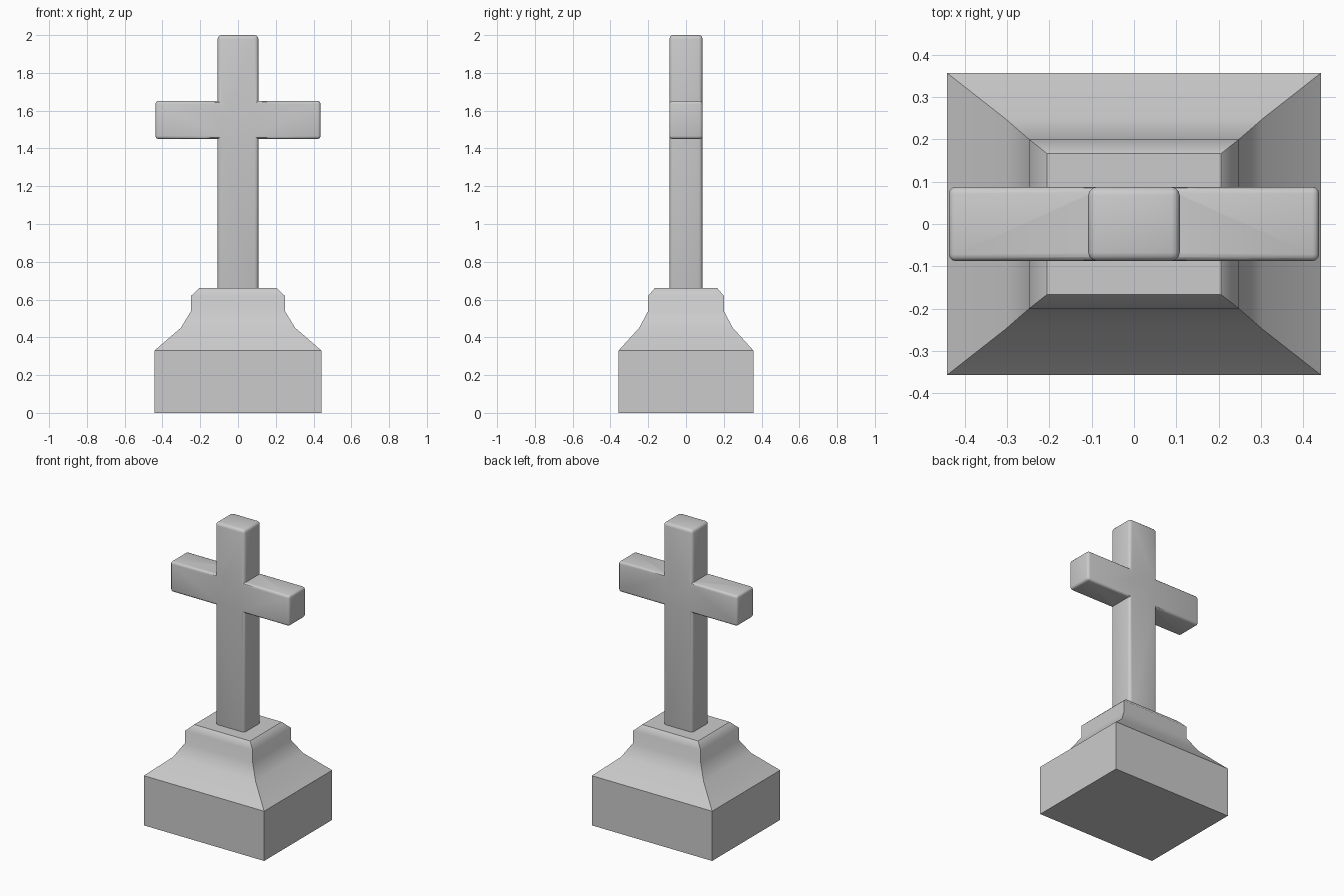
import bpy, bmesh, math

if "Cube" in bpy.data.objects:
    bpy.data.objects.remove(bpy.data.objects["Cube"])


def finish(name, bm):
    bmesh.ops.recalc_face_normals(bm, faces=bm.faces)
    me = bpy.data.meshes.new(name)
    bm.to_mesh(me)
    bm.free()
    ob = bpy.data.objects.new(name, me)
    bpy.context.collection.objects.link(ob)
    return ob


def beveled_box(name, x, y, z0, z1, r):
    bm = bmesh.new()
    bmesh.ops.create_cube(bm, size=1)
    for v in bm.verts:
        v.co = (v.co.x * 2 * x, v.co.y * 2 * y, z1 if v.co.z > 0 else z0)
    bmesh.ops.bevel(bm, geom=bm.edges[:], offset=r, segments=3,
                    profile=0.5, affect='EDGES')
    return finish(name, bm)


# Pedestal: stacked rectangular sections (half x, half y, z)
sections = [(0.442, 0.357, 0), (0.442, 0.357, 0.33), (0.303, 0.248, 0.45),
            (0.248, 0.20, 0.54), (0.248, 0.20, 0.62), (0.205, 0.166, 0.66)]
bm = bmesh.new()
rings = [[bm.verts.new((sx * x, sy * y, z))
          for sx, sy in ((-1, -1), (1, -1), (1, 1), (-1, 1))]
         for x, y, z in sections]
for a, b in zip(rings, rings[1:]):
    for i in range(4):
        j = (i + 1) % 4
        bm.faces.new((a[i], a[j], b[j], b[i]))
bm.faces.new(rings[0][::-1])
bm.faces.new(rings[-1])
for f in bm.faces:
    f.smooth = True
# Only the moulding bands blend; block edges, hips and top rim stay sharp
for e in bm.edges:
    z0, z1 = (v.co.z for v in e.verts)
    e.smooth = abs(z0 - z1) < 1e-4 and 0.4 < z0 < 0.65
finish("pedestal", bm)

# Cross: rounded upright joined with rounded crossbar
cross = beveled_box("cross", 0.108, 0.0875, 0.62, 2.0, 0.02)
bar = beveled_box("crossbar_helper", 0.437, 0.0875, 1.45, 1.652, 0.016)
mod = cross.modifiers.new("join_bar", 'BOOLEAN')
mod.operation = 'UNION'
mod.solver = 'EXACT'
mod.object = bar
bpy.context.view_layer.objects.active = cross
cross.select_set(True)
bpy.ops.object.modifier_apply(modifier=mod.name)
bpy.data.objects.remove(bar)
bpy.ops.object.shade_smooth_by_angle(angle=math.radians(35))
